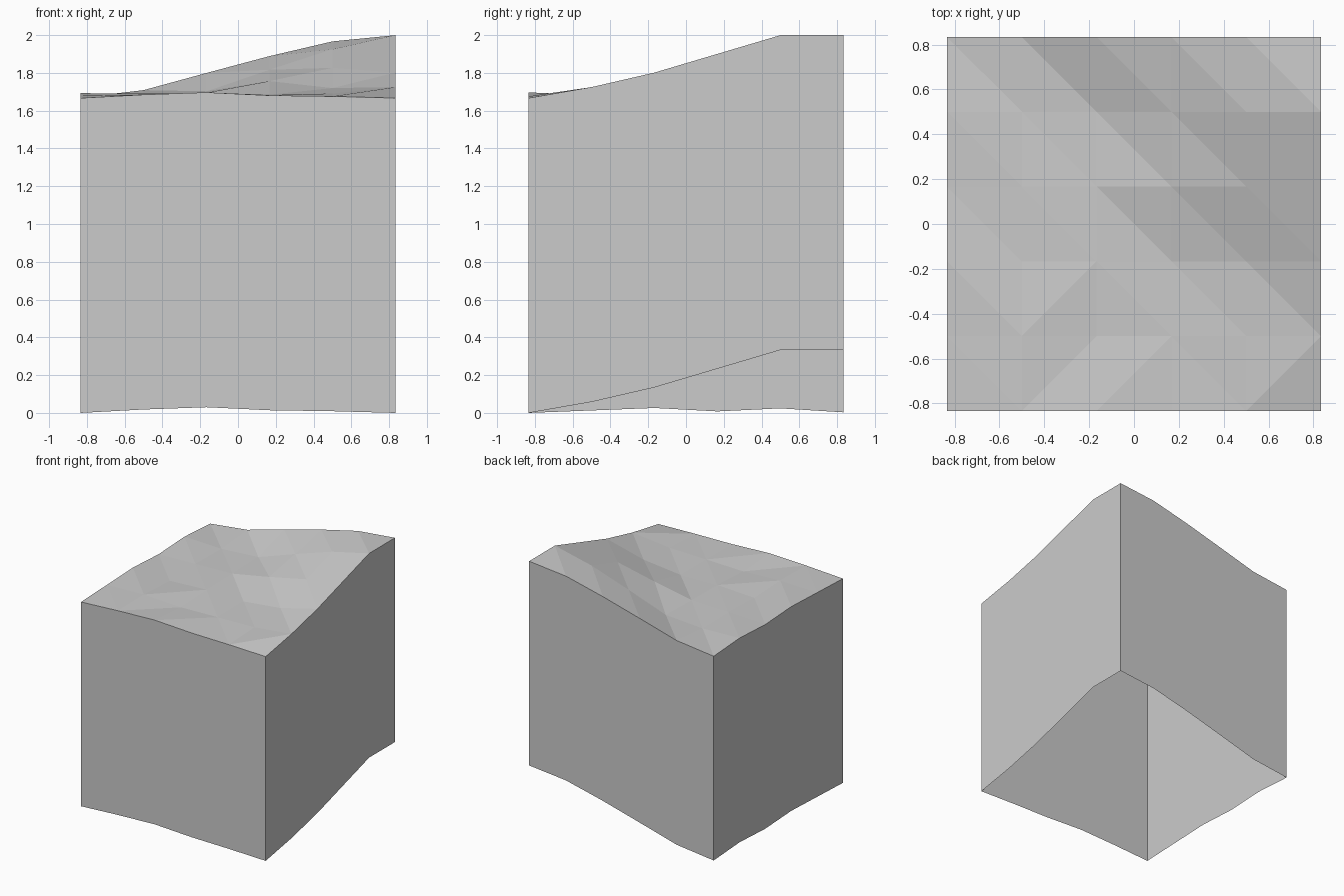
import bpy
import bmesh
from mathutils import Vector

default_cube = bpy.data.objects.get("Cube")
if default_cube:
    bpy.data.objects.remove(default_cube, do_unlink=True)

CELLS = 5
SIDE = 5 / 3
STEP = SIDE / CELLS

# Ground relief above the lowest corner, in thousandths, front row first
RELIEF = (
    (0, 18, 30, 14, 9, 0),
    (13, 23, 8, 16, 24, 58),
    (26, 8, 24, 18, 53, 135),
    (8, 18, 28, 90, 160, 234),
    (24, 14, 36, 150, 258, 333),
    (3, 42, 133, 222, 300, 333),
)
# Cells (column, row) whose crease runs the other way
RISING_CREASES = {(1, 0), (2, 0), (4, 0), (1, 1)}


def make_material(name, colour):
    material = bpy.data.materials.new(name)
    material.use_nodes = True
    material.diffuse_color = colour
    material.node_tree.nodes["Principled BSDF"].inputs["Base Color"].default_value = colour
    return material


def make_object(name, mesh_data, material):
    mesh = bpy.data.meshes.new(name)
    mesh_data.to_mesh(mesh)
    mesh_data.free()
    mesh.materials.append(material)
    obj = bpy.data.objects.new(name, mesh)
    bpy.context.collection.objects.link(obj)
    return obj


def ground_point(column, row):
    return Vector((column * STEP - SIDE / 2, row * STEP - SIDE / 2,
                   SIDE + RELIEF[row][column] / 1000))


grey = make_material("plain grey", (0.6, 0.6, 0.6, 1))

# Faceted ground surface
ground = bmesh.new()
grid = [[ground.verts.new(ground_point(c, r)) for c in range(CELLS + 1)]
        for r in range(CELLS + 1)]
for r in range(CELLS):
    for c in range(CELLS):
        a, b = grid[r][c], grid[r][c + 1]
        d, e = grid[r + 1][c], grid[r + 1][c + 1]
        if (c, r) in RISING_CREASES:
            triangles = ((a, b, e), (a, e, d))
        else:
            triangles = ((a, b, d), (b, e, d))
        for corners in triangles:
            ground.faces.new(corners)
make_object("ground_surface", ground, grey)

# Side walls: the rim dropped straight down, open underneath
last = CELLS
rim = ([(i, 0) for i in range(last)] + [(last, i) for i in range(last)]
       + [(last - i, last) for i in range(last)] + [(0, last - i) for i in range(last)])
walls = bmesh.new()
drop = Vector((0, 0, -SIDE))
pairs = [(walls.verts.new(ground_point(*p) + drop), walls.verts.new(ground_point(*p)))
         for p in rim]
for (low, high), (next_low, next_high) in zip(pairs, pairs[1:] + pairs[:1]):
    walls.faces.new((low, next_low, next_high, high))
make_object("side_walls", walls, grey)
